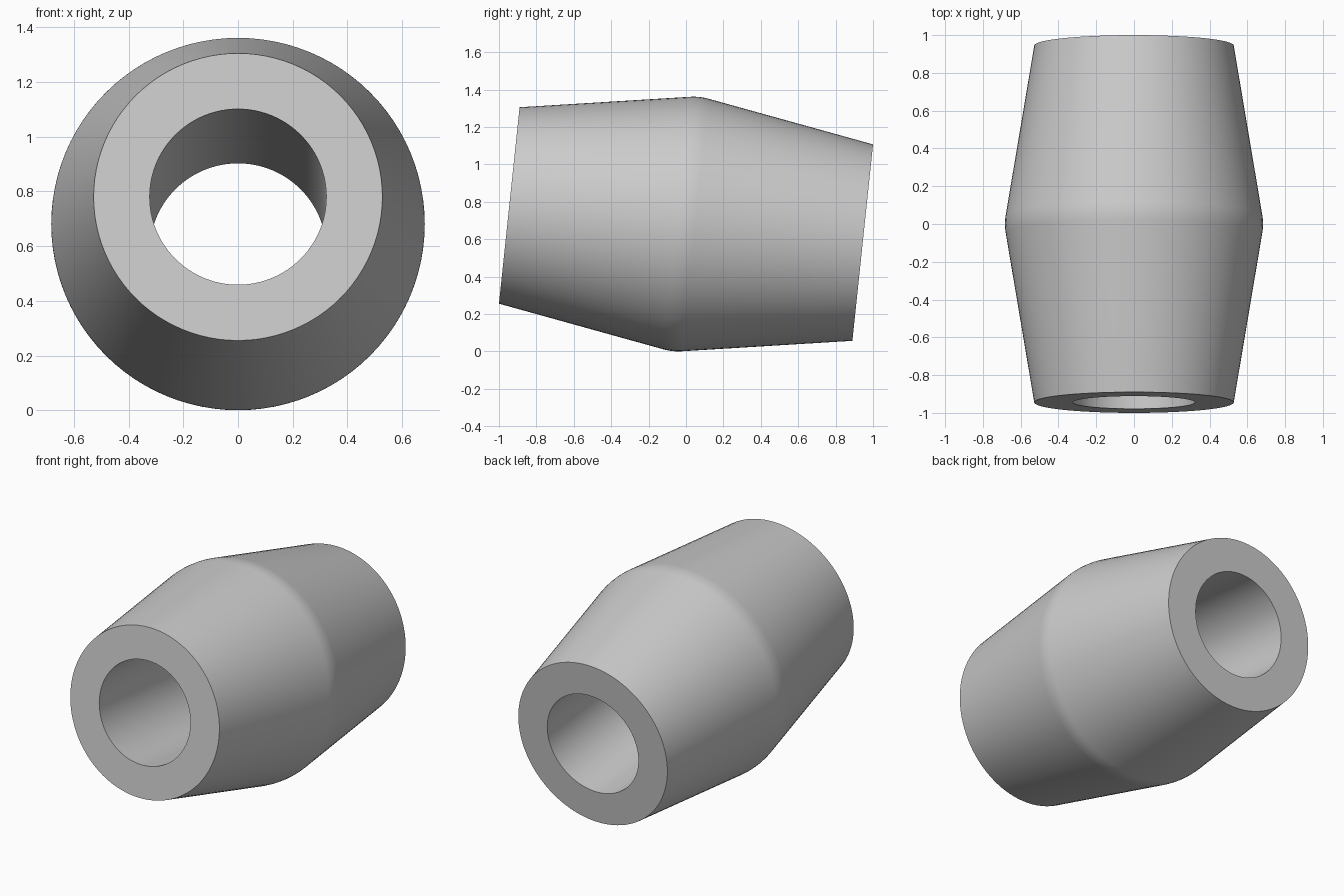
import bpy
import bmesh
import math
from mathutils import Matrix, Vector

cube = bpy.data.objects.get("Cube")
if cube:
    bpy.data.objects.remove(cube, do_unlink=True)

HALF_LENGTH = 0.95
END_RADIUS = 0.528
MID_RADIUS = 0.683
BORE_RADIUS = 0.323
BLEND = 0.05          # half width of the rounded ridge
SIDES = 96
TILT = math.radians(-6)

# Plain grey material
grey = bpy.data.materials.new("light grey")
grey.use_nodes = True
colour = (0.6, 0.6, 0.6, 1)
grey.diffuse_color = colour
grey.node_tree.nodes["Principled BSDF"].inputs["Base Color"].default_value = colour

# Closed wall profile: bore, end faces and two cones blended at the ridge
slope = (MID_RADIUS - END_RADIUS) / (HALF_LENGTH - BLEND / 2)
profile = [(BORE_RADIUS, -HALF_LENGTH), (END_RADIUS, -HALF_LENGTH)]
for i in range(-4, 5):
    t = BLEND * i / 4
    profile.append((MID_RADIUS - slope * t * t / (2 * BLEND), t))
profile += [(END_RADIUS, HALF_LENGTH), (BORE_RADIUS, HALF_LENGTH)]

# Revolve the profile around the sleeve axis
bm = bmesh.new()
verts = [bm.verts.new((r, y, 0)) for r, y in profile]
edges = [bm.edges.new((verts[i], verts[(i + 1) % len(verts)]))
         for i in range(len(verts))]
bmesh.ops.spin(bm, geom=verts + edges, cent=(0, 0, 0), axis=(0, 1, 0),
               angle=2 * math.pi, steps=SIDES, use_merge=False)
bmesh.ops.remove_doubles(bm, verts=bm.verts[:], dist=0.0001)
bmesh.ops.recalc_face_normals(bm, faces=bm.faces[:])

# Tilt the sleeve nose up and stand it on the floor
bmesh.ops.transform(bm, matrix=Matrix.Rotation(TILT, 4, "X"), verts=bm.verts[:])
floor = min(v.co.z for v in bm.verts)
bmesh.ops.translate(bm, vec=Vector((0, 0, -floor)), verts=bm.verts[:])

mesh = bpy.data.meshes.new("tapered_sleeve")
bm.to_mesh(mesh)
bm.free()
mesh.materials.append(grey)
sleeve = bpy.data.objects.new("tapered_sleeve", mesh)
bpy.context.collection.objects.link(sleeve)

# Smooth walls with crisp end rims
bpy.ops.object.select_all(action="DESELECT")
sleeve.select_set(True)
bpy.context.view_layer.objects.active = sleeve
bpy.ops.object.shade_smooth_by_angle(angle=math.radians(30))
